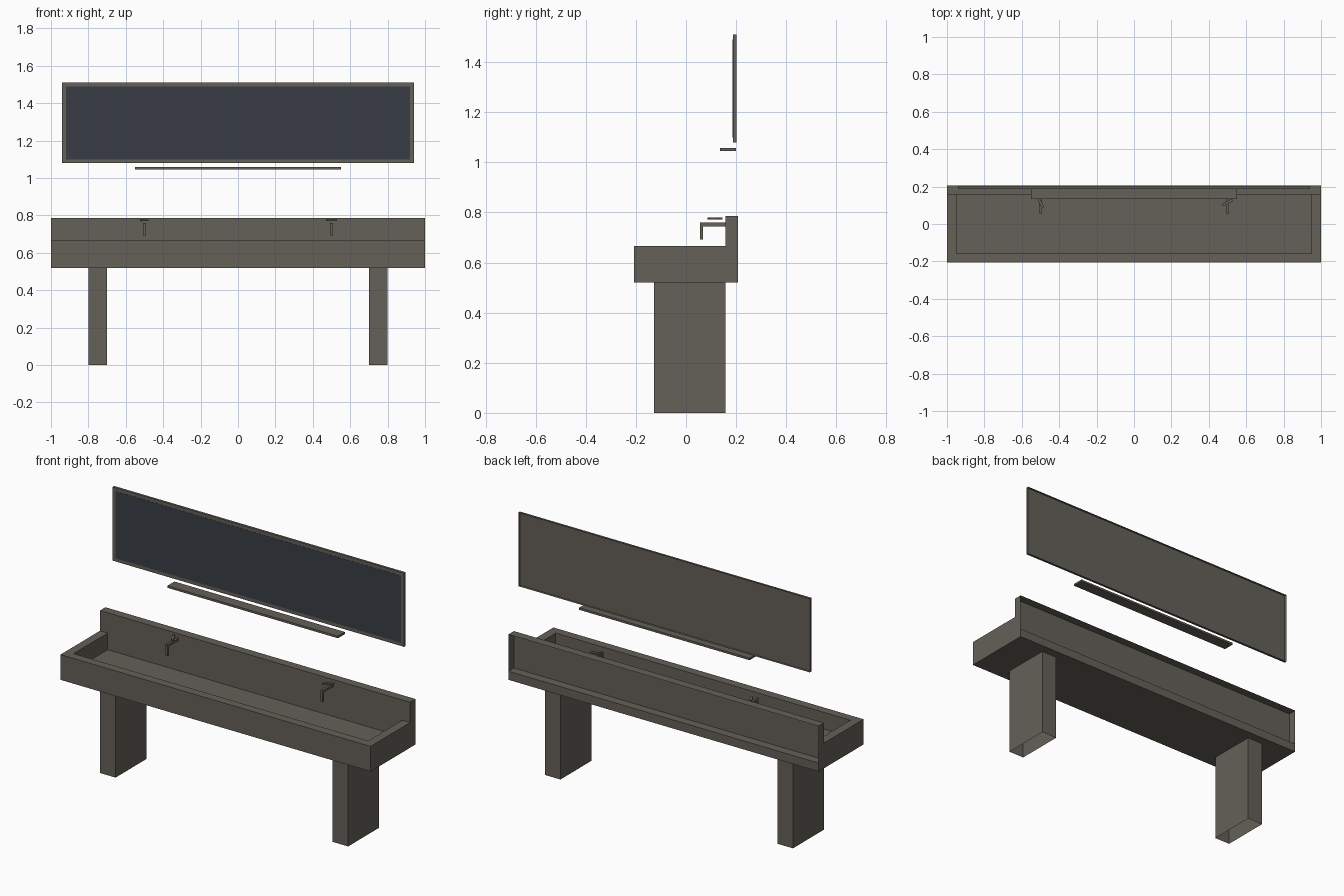
import bpy, bmesh, math
from mathutils import Matrix

cube = bpy.data.objects.get("Cube")
if cube:
    bpy.data.objects.remove(cube, do_unlink=True)


def material(name, rgb):
    m = bpy.data.materials.new(name)
    m.use_nodes = True
    color = (*rgb, 1)
    m.diffuse_color = color
    bsdf = m.node_tree.nodes["Principled BSDF"]
    bsdf.inputs["Base Color"].default_value = color
    bsdf.inputs["Roughness"].default_value = 0.8
    return m


stone = material("warm grey", (0.128, 0.118, 0.099))
glass = material("dark mirror blue", (0.040, 0.047, 0.060))


def finish(bm, name, mat):
    me = bpy.data.meshes.new(name)
    bm.to_mesh(me)
    bm.free()
    me.materials.append(mat)
    ob = bpy.data.objects.new(name, me)
    bpy.context.scene.collection.objects.link(ob)
    return ob


def box(name, x, y, z, mat=stone, open_side=None):
    """Box from (min, max) pairs; open_side is the normal of a face left out."""
    bm = bmesh.new()
    bmesh.ops.create_cube(bm, size=1)
    if open_side:
        gone = [f for f in bm.faces if f.normal.dot(open_side) > 0.9]
        bmesh.ops.delete(bm, geom=gone, context="FACES")
    for v in bm.verts:
        v.co = [(a + b) / 2 + c * (b - a) for c, (a, b) in zip(v.co, (x, y, z))]
    return finish(bm, name, mat)


def prism(name, points, axis, depth, mat=stone):
    """Extrude a flat outline of 3D points along an axis."""
    bm = bmesh.new()
    face = bm.faces.new([bm.verts.new(p) for p in points])
    ext = bmesh.ops.extrude_face_region(bm, geom=[face], use_keep_orig=True)
    for v in ext["geom"]:
        if isinstance(v, bmesh.types.BMVert):
            v.co[axis] += depth
    bmesh.ops.recalc_face_normals(bm, faces=bm.faces)
    return finish(bm, name, mat)


BACK, DOWN = (0, 1, 0), (0, 0, -1)
FRONT_Y, WALL_Y, BACK_Y = -0.207, 0.157, 0.207
FLOOR_Z, RIM_Z = 0.57, 0.667

# Trough: floor slab with a U-shaped rim, closed by a hollow backsplash
box("basin_floor", (-1, 1), (FRONT_Y, BACK_Y), (0.52, FLOOR_Z))
rim = [(-1, WALL_Y), (-1, FRONT_Y), (1, FRONT_Y), (1, WALL_Y),
       (0.95, WALL_Y), (0.95, -0.157), (-0.95, -0.157), (-0.95, WALL_Y)]
prism("basin_rim", [(x, y, FLOOR_Z) for x, y in rim], 2, RIM_Z - FLOOR_Z)
box("backsplash", (-1, 1), (WALL_Y, BACK_Y), (FLOOR_Z, 0.785), open_side=BACK)

# Legs and taps on both sides
for side, sx, turn in (("left", 1, -62), ("right", -1, 28)):
    box(side + "_leg", sorted((sx * 0.7, sx * 0.8)), (-0.128, 0.157),
        (0, 0.52), open_side=DOWN)
    spout = [(WALL_Y, 0.76), (0.055, 0.76), (0.055, 0.693),
             (0.068, 0.693), (0.068, 0.745), (WALL_Y, 0.745)]
    prism(side + "_spout", [(sx * 0.5 - 0.007, y, z) for y, z in spout], 0, 0.014)
    lever = box(side + "_lever", (-0.007, 0.007), (-0.03, 0.03), (-0.004, 0.004))
    lever.matrix_world = (Matrix.Translation((sx * 0.5, 0.115, 0.775))
                          @ Matrix.Rotation(math.radians(turn), 4, "Z"))

# Shelf and framed mirror floating above
box("shelf", (-0.55, 0.55), (0.135, 0.2), (1.046, 1.058))
box("mirror_frame", (-0.94, 0.94), (0.188, 0.202), (1.08, 1.51), open_side=BACK)
box("mirror_glass", (-0.92, 0.92), (0.1865, 0.1875), (1.1, 1.49), glass)
